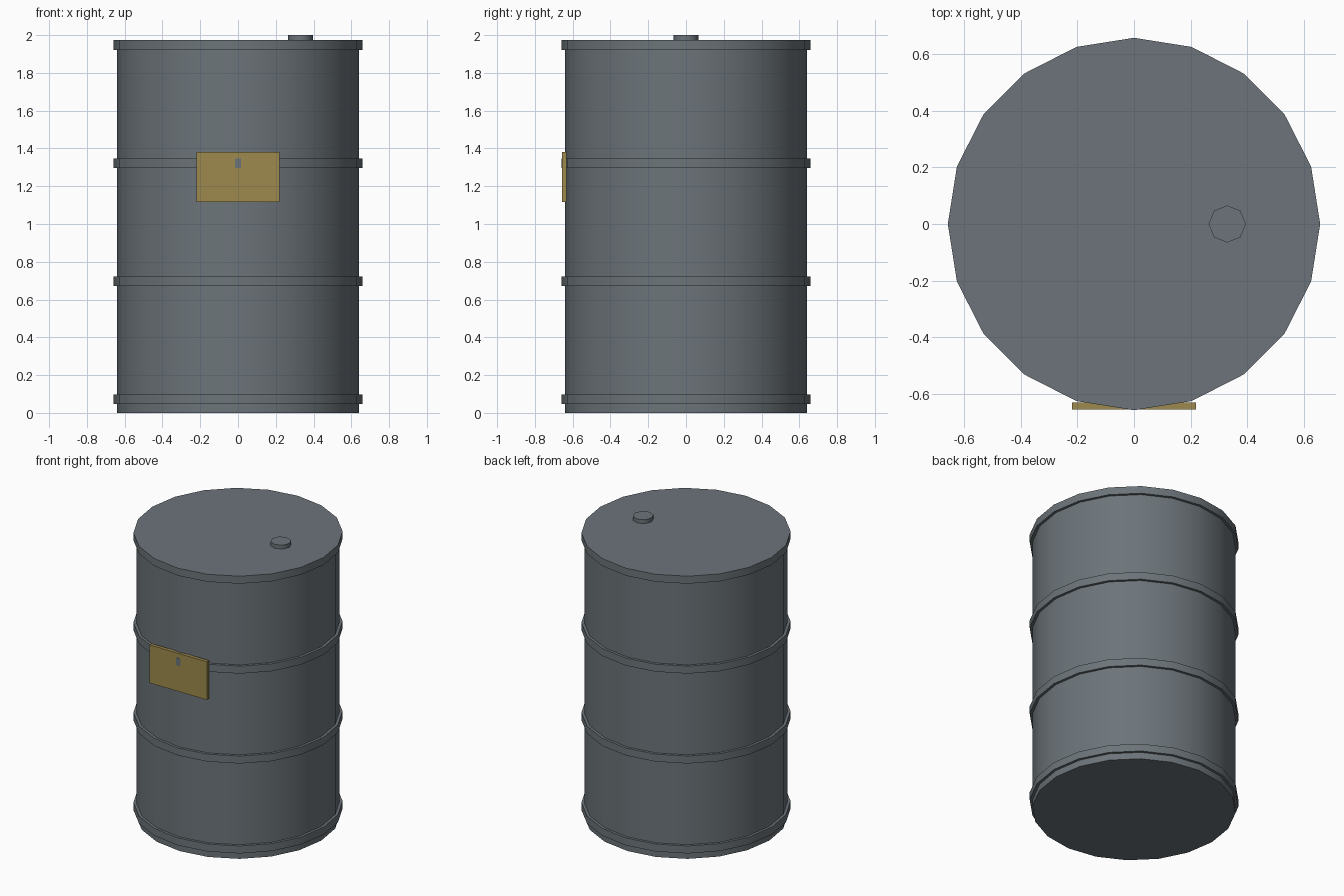
import bpy, bmesh, math
from mathutils import Matrix, Vector

if "Cube" in bpy.data.objects:
    bpy.data.objects.remove(bpy.data.objects["Cube"])


def material(name, rgb):
    m = bpy.data.materials.new(name)
    m.diffuse_color = (*rgb, 1)
    m.use_nodes = True
    m.node_tree.nodes["Principled BSDF"].inputs["Base Color"].default_value = m.diffuse_color
    return m


STEEL = material("grey steel", (0.150, 0.175, 0.193))
BRASS = material("dull yellow", (0.340, 0.255, 0.075))


def finish(bm, name, mat, smooth_angle=None):
    bmesh.ops.recalc_face_normals(bm, faces=bm.faces)
    me = bpy.data.meshes.new(name)
    bm.to_mesh(me)
    bm.free()
    me.materials.append(mat)
    ob = bpy.data.objects.new(name, me)
    bpy.context.collection.objects.link(ob)
    if smooth_angle:
        bpy.ops.object.select_all(action='DESELECT')
        ob.select_set(True)
        bpy.context.view_layer.objects.active = ob
        bpy.ops.object.shade_smooth_by_angle(angle=math.radians(smooth_angle))
    return ob


def lathe(name, profile, sides, mat, smooth_angle, centre=(0, 0)):
    """Spin (radius, z) points around a vertical axis and close both ends."""
    bm = bmesh.new()
    rings = []
    for r, z in profile:
        rings.append([bm.verts.new((centre[0] + r * math.cos(math.tau * i / sides),
                                    centre[1] + r * math.sin(math.tau * i / sides), z))
                      for i in range(sides)])
    for a, b in zip(rings, rings[1:]):
        for i in range(sides):
            j = (i + 1) % sides
            bm.faces.new((a[i], a[j], b[j], b[i]))
    bm.faces.new(rings[0])
    bm.faces.new(rings[-1])
    return finish(bm, name, mat, smooth_angle)


# Drum: straight wall with four evenly spaced square hoops, the last one is the rim
WALL, HOOP, HEIGHT = 0.641, 0.659, 0.052
profile = [(WALL, 0)]
for k in range(4):
    z = 0.046 + 0.625 * k
    profile += [(WALL, z), (HOOP, z), (HOOP, z + HEIGHT)]
    if k < 3:
        profile.append((WALL, z + HEIGHT))
lathe("drum", profile, 20, STEEL, 30)
TOP = profile[-1][1]

# Filler cap on the lid
lathe("filler_cap", [(0.066, TOP - 0.01), (0.066, 2.0)], 8, STEEL, 50, (0.33, 0))

# Label plate on the front, just behind the crest of the hoop
bm = bmesh.new()
bmesh.ops.create_cube(bm, size=1, matrix=Matrix.LocRotScale(
    Vector((0, -0.6445, 1.248)), None, Vector((0.44, 0.024, 0.265))))
finish(bm, "label_plate", BRASS)
